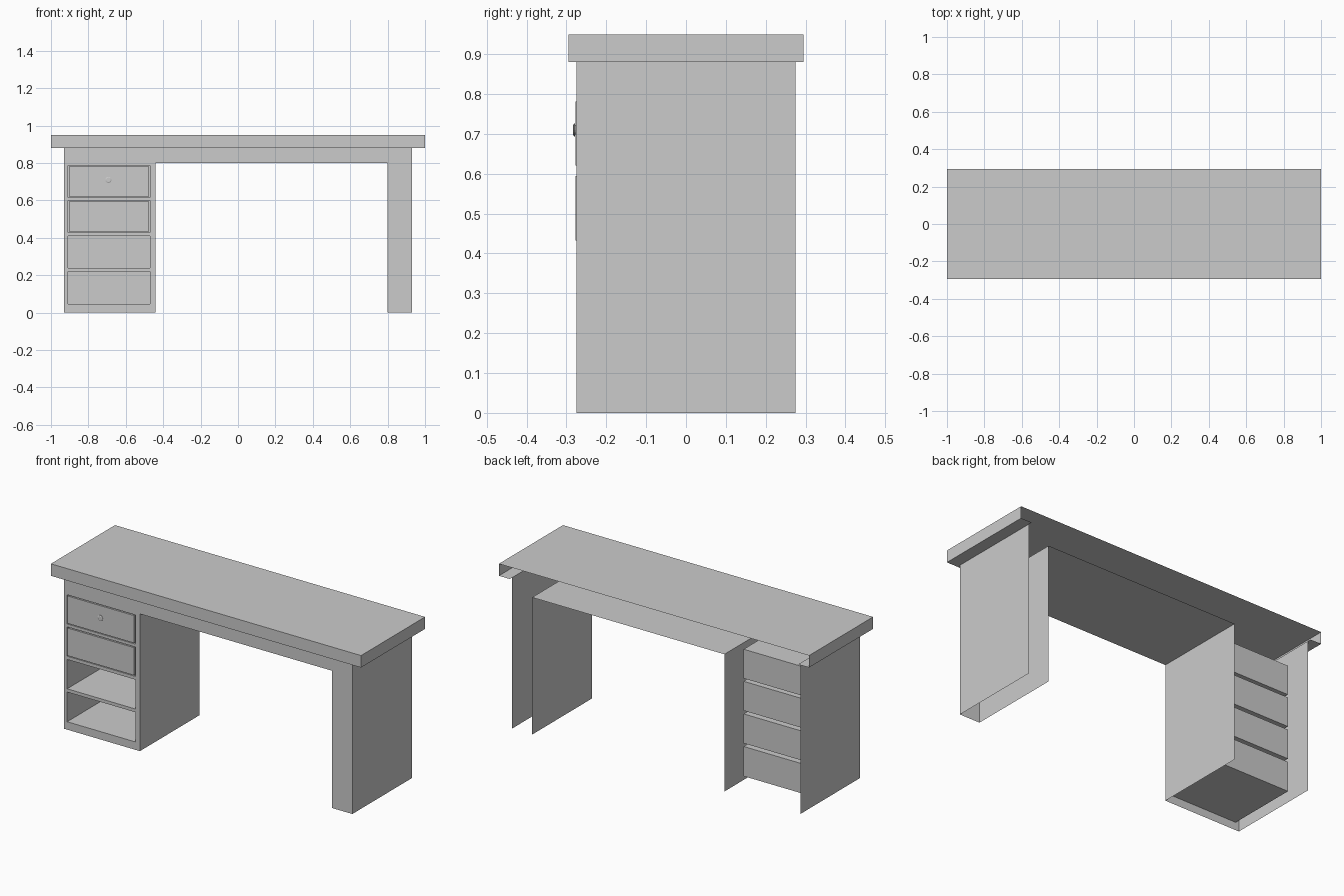
import bpy, bmesh
from math import radians
from mathutils import Matrix

if "Cube" in bpy.data.objects:
    bpy.data.objects.remove(bpy.data.objects["Cube"])


def make_object(name, bm):
    bmesh.ops.remove_doubles(bm, verts=bm.verts, dist=0.0001)
    mesh = bpy.data.meshes.new(name)
    bm.to_mesh(mesh)
    bm.free()
    obj = bpy.data.objects.new(name, mesh)
    bpy.context.collection.objects.link(obj)
    return obj


def quad(bm, *pts):
    bm.faces.new([bm.verts.new(p) for p in pts])


def box(name, x, y, z, skip=None):
    """Box from ranges; skip drops the front (-y) or back (+y) face."""
    bm = bmesh.new()
    bmesh.ops.create_cube(bm, size=1)
    for v in bm.verts:
        v.co = [r[0] if c < 0 else r[1] for c, r in zip(v.co, (x, y, z))]
    if skip:
        bm.normal_update()
        sign = -1 if skip == "front" else 1
        gone = [f for f in bm.faces if f.normal.y * sign > 0.9]
        bmesh.ops.delete(bm, geom=gone, context='FACES')
    return make_object(name, bm)


YF, YB = -0.275, 0.275          # body front and back
TOP, KNEE = 0.88, 0.80          # underside of slab, kneehole ceiling
HOLE_X = (-0.909, -0.47)
HOLES = [(0.046, 0.219), (0.238, 0.409), (0.428, 0.599), (0.616, 0.786)]

# Tabletop shell, open at the back, with an underside lip around the body
bm = bmesh.new()
W, D, H = 1.0, 0.295, 0.95
quad(bm, (-W, -D, H), (W, -D, H), (W, D, H), (-W, D, H))
quad(bm, (-W, -D, TOP), (W, -D, TOP), (W, -D, H), (-W, -D, H))
quad(bm, (W, -D, TOP), (W, D, TOP), (W, D, H), (W, -D, H))
quad(bm, (-W, D, TOP), (-W, -D, TOP), (-W, -D, H), (-W, D, H))
quad(bm, (-W, -D, TOP), (-W, YF, TOP), (W, YF, TOP), (W, -D, TOP))
for a, b in ((-W, -0.93), (0.93, W)):
    quad(bm, (a, YF, TOP), (a, D, TOP), (b, D, TOP), (b, YF, TOP))
make_object("tabletop", bm)

# Front panel: grid of cells minus the drawer holes and the kneehole
bm = bmesh.new()
xs = [-0.93, *HOLE_X, -0.44, 0.80, 0.93]
zs = [0] + [z for h in HOLES for z in h] + [KNEE, TOP]
for i in range(len(xs) - 1):
    for k in range(len(zs) - 1):
        x0, x1, z0, z1 = xs[i], xs[i + 1], zs[k], zs[k + 1]
        if (i == 1 and (z0, z1) in HOLES) or (i == 3 and z1 <= KNEE):
            continue
        quad(bm, (x0, YF, z0), (x1, YF, z0), (x1, YF, z1), (x0, YF, z1))
make_object("front_panel", bm)

# Outer sides, kneehole walls and kneehole ceiling
bm = bmesh.new()
for x, h, s in ((-0.93, TOP, -1), (0.93, TOP, 1), (-0.44, KNEE, 1), (0.80, KNEE, -1)):
    a, b = (YF, YB) if s > 0 else (YB, YF)
    quad(bm, (x, a, 0), (x, b, 0), (x, b, h), (x, a, h))
quad(bm, (-0.44, YF, KNEE), (-0.44, YB, KNEE), (0.80, YB, KNEE), (0.80, YF, KNEE))
make_object("side_walls", bm)

# Drawer compartments, open to the front
for n, h in enumerate(HOLES):
    box(f"drawer_compartment_{n + 1}", HOLE_X, (YF, 0.14), h, skip="front")

# Fronts for the two upper drawers, with a small gap all round
for n, (z0, z1) in enumerate(HOLES[2:]):
    box(f"drawer_front_{n + 1}", (HOLE_X[0] + 0.005, HOLE_X[1] - 0.006),
        (-0.277, -0.25), (z0 + 0.005, z1 - 0.005))

# Round knob on the top drawer: stem plus rounded head
bm = bmesh.new()
profile = [(0.012, -0.276), (0.012, -0.2785), (0.0165, -0.279),
           (0.0165, -0.281), (0.012, -0.283), (0, -0.283)]
vs = [bm.verts.new((r, y, 0)) for r, y in profile]
es = [bm.edges.new(p) for p in zip(vs, vs[1:])]
bmesh.ops.spin(bm, geom=vs + es, cent=(0, 0, 0), axis=(0, 1, 0),
               angle=radians(360), steps=16, use_duplicate=False)
bmesh.ops.remove_doubles(bm, verts=bm.verts, dist=0.0001)
bmesh.ops.recalc_face_normals(bm, faces=bm.faces)
bmesh.ops.transform(bm, matrix=Matrix.Translation((-0.693, 0, 0.71)), verts=bm.verts)
make_object("drawer_knob", bm)
